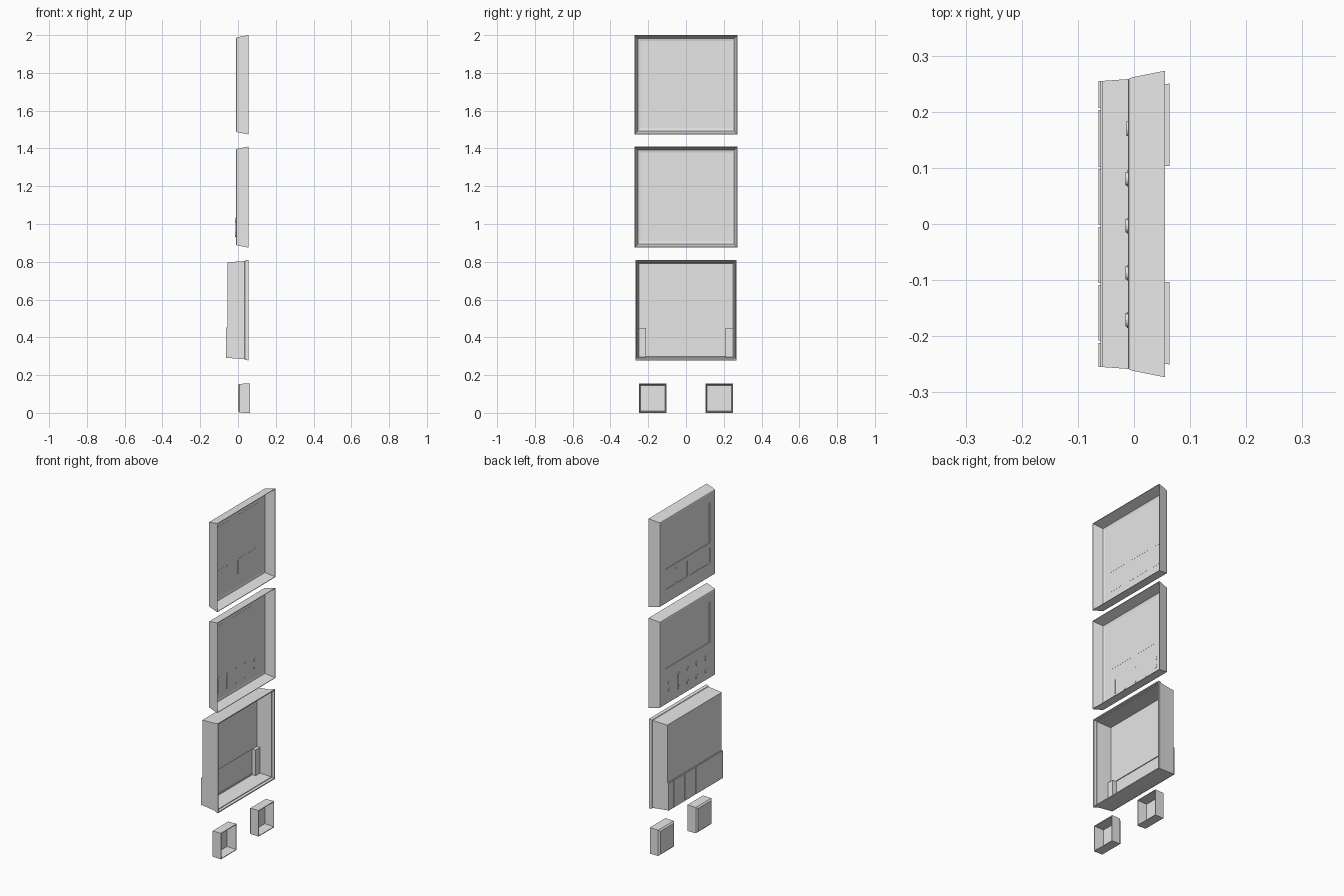
import bpy, bmesh
from mathutils import Matrix, Vector

cube = bpy.data.objects.get("Cube")
if cube:
    bpy.data.objects.remove(cube, do_unlink=True)

grey = bpy.data.materials.new("light grey plastic")
grey.use_nodes = True
colour = (0.8, 0.8, 0.8, 1)
grey.diffuse_color = colour
grey.node_tree.nodes["Principled BSDF"].inputs["Base Color"].default_value = colour


def finish(name, bm):
    bmesh.ops.recalc_face_normals(bm, faces=bm.faces)
    mesh = bpy.data.meshes.new(name)
    bm.to_mesh(mesh)
    bm.free()
    mesh.materials.append(grey)
    obj = bpy.data.objects.new(name, mesh)
    bpy.context.collection.objects.link(obj)
    return obj


def tray(name, ys, zs, rings):
    """Open tray lofted from (x, inset) rings: inner floor, rim, outer front."""
    bm = bmesh.new()
    loops = []
    for x, i in rings:
        corners = ((ys[0] + i, zs[0] + i), (ys[1] - i, zs[0] + i),
                   (ys[1] - i, zs[1] - i), (ys[0] + i, zs[1] - i))
        loops.append([bm.verts.new((x, y, z)) for y, z in corners])
    for a, b in zip(loops, loops[1:]):
        for k in range(4):
            j = (k + 1) % 4
            bm.faces.new((a[k], a[j], b[j], b[k]))
    bm.faces.new(loops[0])
    bm.faces.new(loops[-1])
    return finish(name, bm)


def box(name, xs, ys, zs, round_corners=0):
    """Box with optional rounding of the edges that run along x."""
    bm = bmesh.new()
    lo, hi = Vector((xs[0], ys[0], zs[0])), Vector((xs[1], ys[1], zs[1]))
    bmesh.ops.create_cube(bm, size=1, matrix=Matrix.Translation((lo + hi) / 2)
                          @ Matrix.Diagonal((hi - lo).to_4d()))
    if round_corners:
        edges = [e for e in bm.edges
                 if abs(e.verts[0].co.x - e.verts[1].co.x) > 1e-5]
        bmesh.ops.bevel(bm, geom=edges, offset=round_corners, segments=4,
                        profile=0.5, affect='EDGES')
    return finish(name, bm)


def cut(target, ys, zs, r=0):
    """Cut an opening through the front wall of a tray."""
    cutter = box("cutter", (-0.1, 0.02), ys, zs, r)
    cutter.hide_render = True
    mod = target.modifiers.new("opening", 'BOOLEAN')
    mod.operation, mod.solver, mod.object = 'DIFFERENCE', 'EXACT', cutter
    bpy.context.view_layer.objects.active = target
    bpy.ops.object.modifier_apply(modifier=mod.name)
    bpy.data.objects.remove(cutter, do_unlink=True)


# Two cover panels with a recessed screen window
panel_rings = [(-0.004, 0.032), (-0.001, 0.019), (0.055, 0.003), (0.055, 0),
               (-0.005, 0.012), (-0.009, 0.014), (-0.011, 0.018)]
panels = {}
for name, z0, z1 in (("upper", 1.474, 2.0), ("lower", 0.875, 1.41)):
    panel = tray(name + "_cover", (-0.273, 0.273), (z0, z1), panel_rings)
    window = (-0.208, 0.208), (z1 - 0.31, z1 - 0.07)
    cut(panel, *window)
    box(name + "_screen", (-0.007, -0.0035), *window)
    panels[name] = panel

# Row of four wide keys on the upper cover
for k in range(4):
    y = -0.159 + 0.106 * k
    area = (y - 0.05, y + 0.05), (1.57, 1.67)
    cut(panels["upper"], *area, 0.012)
    box("wide_key", (-0.009, -0.0035), *area, 0.012)

# Rocker keys with raised ends, and two small round keys, on the lower cover
for k in range(4):
    y = -0.171 + 0.084 * k
    box("rocker_key", (-0.0125, -0.003), (y - 0.014, y + 0.014), (0.93, 1.035), 0.0135)
    for z in (0.944, 1.021):
        box("rocker_end", (-0.015, -0.011), (y - 0.012, y + 0.012),
            (z - 0.012, z + 0.012), 0.0115)
for z in (0.962, 1.007):
    box("round_key", (-0.013, -0.003), (0.157, 0.183), (z - 0.013, z + 0.013), 0.0125)

# Deep rear housing with a flared lip
housing = tray("housing", (-0.268, 0.268), (0.278, 0.81),
               [(-0.05, 0.02), (0.0, 0.016), (0.04, 0.012), (0.04, 0.008),
                (0.055, 0.006), (0.055, 0), (0.037, 0.003), (0.035, 0.006),
                (0.0, 0.009), (-0.056, 0.013)])
cut(housing, (-0.21, 0.21), (0.305, 0.45))

# Terminal door: backing plate and five grooves between its segments
box("door_plate", (-0.0595, -0.055), (-0.254, 0.254), (0.291, 0.455))
grooves = [-0.257, -0.21, -0.107, -0.003, 0.1, 0.205, 0.257]
for a, b in zip(grooves, grooves[1:]):
    box("door_segment", (-0.063, -0.059), (a + 0.002, b - 0.002), (0.29, 0.452))

# Blocks in the lower inside corners
for a, b in ((-0.252, -0.212), (0.208, 0.252)):
    box("corner_block", (-0.052, -0.03), (a, b), (0.29, 0.45))

# Two small open caps below
for side in (-1, 1):
    ys = sorted((side * 0.103, side * 0.25))
    tray("cap", ys, (0, 0.155),
         [(0.007, 0.009), (0.063, 0.004), (0.063, 0), (0.008, 0.001), (0.0, 0.009)])
